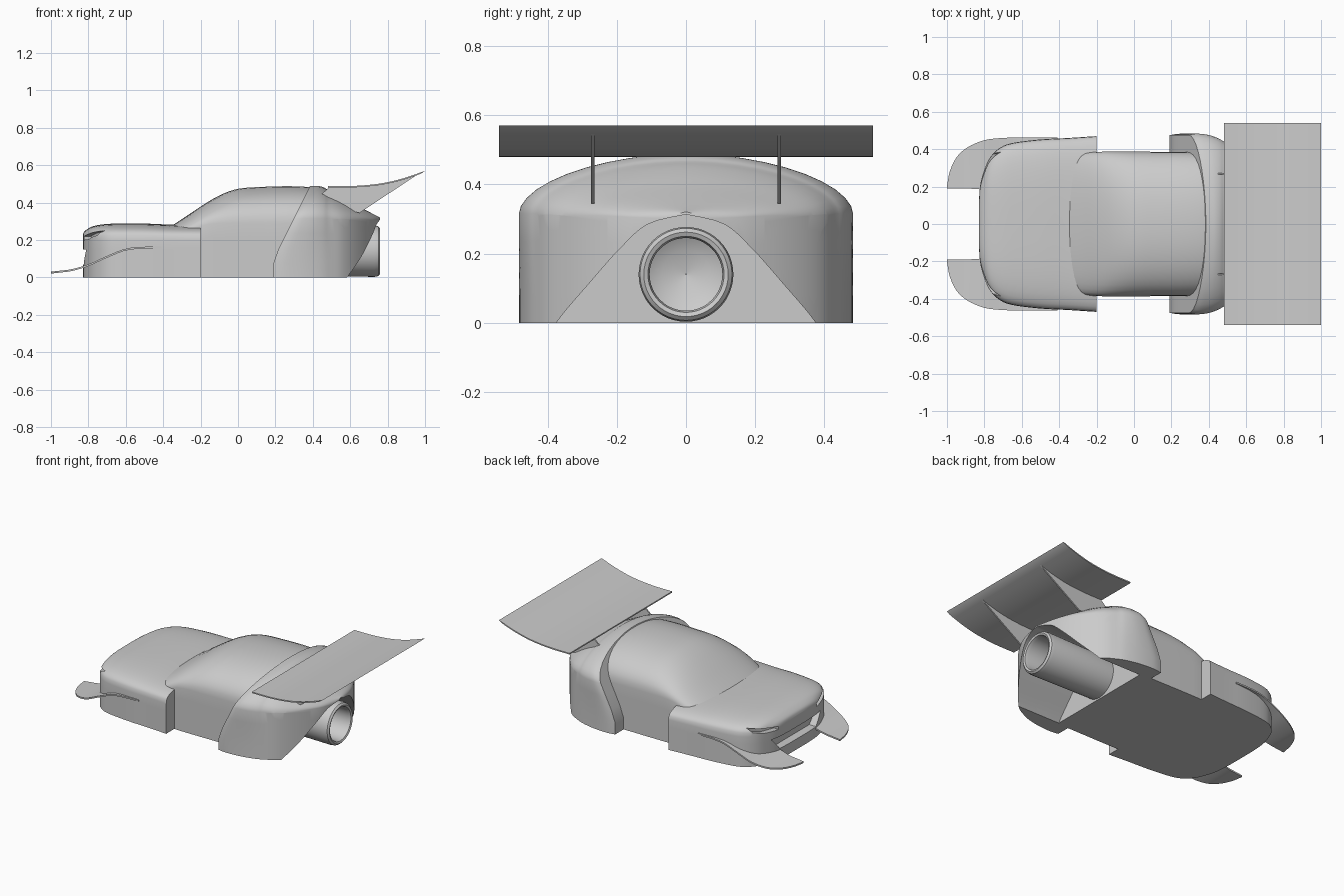
import bpy, bmesh, math

if "Cube" in bpy.data.objects:
    bpy.data.objects.remove(bpy.data.objects["Cube"])


def finish(name, verts, faces, angle=35):
    me = bpy.data.meshes.new(name)
    me.from_pydata(verts, [], faces)
    bm = bmesh.new()
    bm.from_mesh(me)
    bmesh.ops.recalc_face_normals(bm, faces=bm.faces)
    bm.to_mesh(me)
    bm.free()
    ob = bpy.data.objects.new(name, me)
    bpy.context.collection.objects.link(ob)
    smooth(ob, angle)
    return ob


def activate(ob):
    bpy.ops.object.select_all(action='DESELECT')
    ob.select_set(True)
    bpy.context.view_layer.objects.active = ob


def smooth(ob, angle=35):
    activate(ob)
    bpy.ops.object.shade_smooth_by_angle(angle=math.radians(angle))


def spline(pts, n=4):
    """Catmull-Rom through tuples of any size."""
    out = []
    for i in range(len(pts) - 1):
        a, b, c, d = (pts[max(i - 1, 0)], pts[i], pts[i + 1], pts[min(i + 2, len(pts) - 1)])
        for k in range(n):
            t = k / n
            out.append(tuple(.5 * (2 * q + (r - p) * t + (2 * p - 5 * q + 4 * r - s) * t * t
                             + (3 * q - p - 3 * r + s) * t ** 3) for p, q, r, s in zip(a, b, c, d)))
    return out + [tuple(pts[-1])]


def loft(name, stations, e, bend=lambda x, z: x):
    """Body shell from stations (x, half width, shoulder z, top z)."""
    verts, faces = [], []
    for x, w, zs, zt in stations:
        half = [(w, zs * k / 4) for k in range(4)]
        for k in range(11):
            a = k * math.pi / 21
            half.append((w * math.cos(a) ** (2 / e), zs + (zt - zs) * math.sin(a) ** (2 / e)))
        verts += [(bend(x, z), y, z) for y, z in half]
        verts += [(bend(x, z), -y, z) for y, z in reversed(half)]
    n = 30
    for s in range(len(stations) - 1):
        for i in range(n):
            j = (i + 1) % n
            faces.append((s * n + i, s * n + j, s * n + n + j, s * n + n + i))
    for o in (0, (len(stations) - 1) * n):
        faces += [(o + i, o + i + 1, o + n - 2 - i, o + n - 1 - i) for i in range(n // 2 - 1)]
    return finish(name, verts, faces)


def prism(name, a, b):
    """Solid between two matching outlines."""
    n = len(a)
    faces = [tuple(range(n)), tuple(range(2 * n - 1, n - 1, -1))]
    faces += [(i, (i + 1) % n, n + (i + 1) % n, n + i) for i in range(n)]
    return finish(name, a + b, faces)


def cut(ob, cutter):
    cutter.hide_render = True
    m = ob.modifiers.new("cut", 'BOOLEAN')
    m.operation, m.solver, m.object = 'DIFFERENCE', 'EXACT', cutter
    activate(ob)
    bpy.ops.object.modifier_apply(modifier=m.name)


def drop(cutter):
    bpy.data.objects.remove(cutter)


def plan_x(stations, y):
    """x where the plan outline reaches half width y near its rounded end."""
    return min(stations, key=lambda s: abs(s[1] - abs(y)))[0]


def lamp_cut(ob, outline, stations, depth, out):
    for s in (1, -1):
        a = [(plan_x(stations, y) + depth, s * y, z) for y, z in outline]
        b = [(plan_x(stations, y) + out, s * y, z) for y, z in outline]
        c = prism("lamp_cutter", a, b)
        cut(ob, c)
        drop(c)


# Front body with rounded nose
nose = spline([(-.83, .10, .18, .225), (-.822, .21, .185, .245), (-.80, .29, .19, .262),
               (-.77, .355, .2, .275), (-.72, .405, .2, .284), (-.65, .433, .2, .288),
               (-.5, .452, .2, .288), (-.35, .46, .2, .282), (-.2, .47, .2, .28)])
front_body = loft("front_body", nose, 3.2)
lamp_cut(front_body, [(.20, .2), (.30, .205), (.375, .225), (.385, .25), (.3, .235), (.2, .22)],
         nose, .035, -.06)
mouth = prism("mouth_cutter", [(-.9, y, z) for y, z in ((-.19, .07), (.19, .07), (.26, .15), (-.26, .15))],
              [(-.775, y, z) for y, z in ((-.19, .07), (.19, .07), (.26, .15), (-.26, .15))])
cut(front_body, mouth)
drop(mouth)
smooth(front_body)

# Cabin with raked windscreen
cabin = loft("cabin", spline([(-.36, .36, .2, .272), (-.28, .378, .24, .325), (-.18, .386, .28, .392),
                              (-.09, .387, .29, .443), (0, .387, .29, .474), (.12, .386, .29, .484),
                              (.28, .385, .29, .488), (.4, .375, .29, .48), (.46, .355, .28, .455)]), 2.2)

# Rear body: flared sides, slanted leading edge, rounded tail
tail = spline([(.19, .475, .31, .489), (.25, .483, .315, .489), (.35, .476, .315, .488),
               (.44, .456, .315, .478), (.50, .43, .315, .46), (.56, .395, .312, .43),
               (.62, .335, .31, .395), (.68, .25, .31, .362), (.73, .15, .305, .335),
               (.76, .03, .30, .32)])


def slant(x, z):
    return x + .19 * max(0, (z - .1) / .38) * max(0, (.48 - x) / .29)


rear_body = loft("rear_body", tail, 1.85, slant)
lamp_cut(rear_body, [(.228, .292), (.25, .279), (.39, .264), (.424, .308), (.40, .316), (.3, .302)],
         tail, -.025, .08)

# Rear tunnel through the body
half = spline([(.385, -.05), (.375, 0), (.27, .125), (.19, .215), (.11, .285), (0, .313)])
arch = half + [(-y, z) for y, z in reversed(half[:-1])]
tunnel = prism("tunnel_cutter", [(.27, y, z) for y, z in arch], [(.9, y, z) for y, z in arch])
for part in (rear_body, cabin):
    cut(part, tunnel)
    smooth(part)
drop(tunnel)

# Big central exhaust, a lathed tube
profile = [(.2, 0), (.2, .13), (.73, .137), (.75, .133), (.76, .122), (.755, .11), (.735, .105),
           (.42, .105), (.40, .07), (.39, 0)]
N = 48
ev = [(x, r * math.cos(2 * math.pi * i / N), .14 + r * math.sin(2 * math.pi * i / N))
      for x, r in [(x, max(r, .001)) for x, r in profile] for i in range(N)]
ef = [(p * N + i, p * N + (i + 1) % N, (p + 1) * N + (i + 1) % N, (p + 1) * N + i)
      for p in range(len(profile) - 1) for i in range(N)]
finish("exhaust", ev, ef)

# Rear wing: thin curved blade
blade = spline([(.48, .488), (.62, .489), (.76, .502), (.88, .529), (1.0, .570)])
outline = blade + [(x, z - .008) for x, z in reversed(blade[:-1])]
prism("rear_wing", [(x, -.54, z) for x, z in outline], [(x, .54, z) for x, z in outline])

# Wing support plates
plate = [(.43, .43), (.49, .484), (.62, .485), (.76, .496), (.88, .522), (.96, .55), (.65, .345), (.55, .37)]
for s in (1, -1):
    prism("wing_support", [(x, s * .265, z) for x, z in plate], [(x, s * .274, z) for x, z in plate])

# Front splitter blades (x, inner y, outer y, z)
lip = spline([(-1.0, .19, .20, .03), (-.985, .19, .28, .032), (-.95, .19, .355, .036),
              (-.89, .19, .41, .044), (-.80, .19, .448, .07), (-.70, .25, .460, .115),
              (-.58, .35, .463, .158), (-.41, .40, .463, .165)])
for s in (1, -1):
    v, f = [], []
    for x, yi, yo, z in lip:
        v += [(x, s * yi, z), (x, s * yo, z), (x, s * yo, z - .01), (x, s * yi, z - .01)]
    for k in range(len(lip) - 1):
        f += [(4 * k + i, 4 * k + (i + 1) % 4, 4 * k + 4 + (i + 1) % 4, 4 * k + 4 + i) for i in range(4)]
    e = 4 * (len(lip) - 1)
    f += [(0, 1, 2, 3), (e, e + 1, e + 2, e + 3)]
    finish("front_splitter", v, f)
